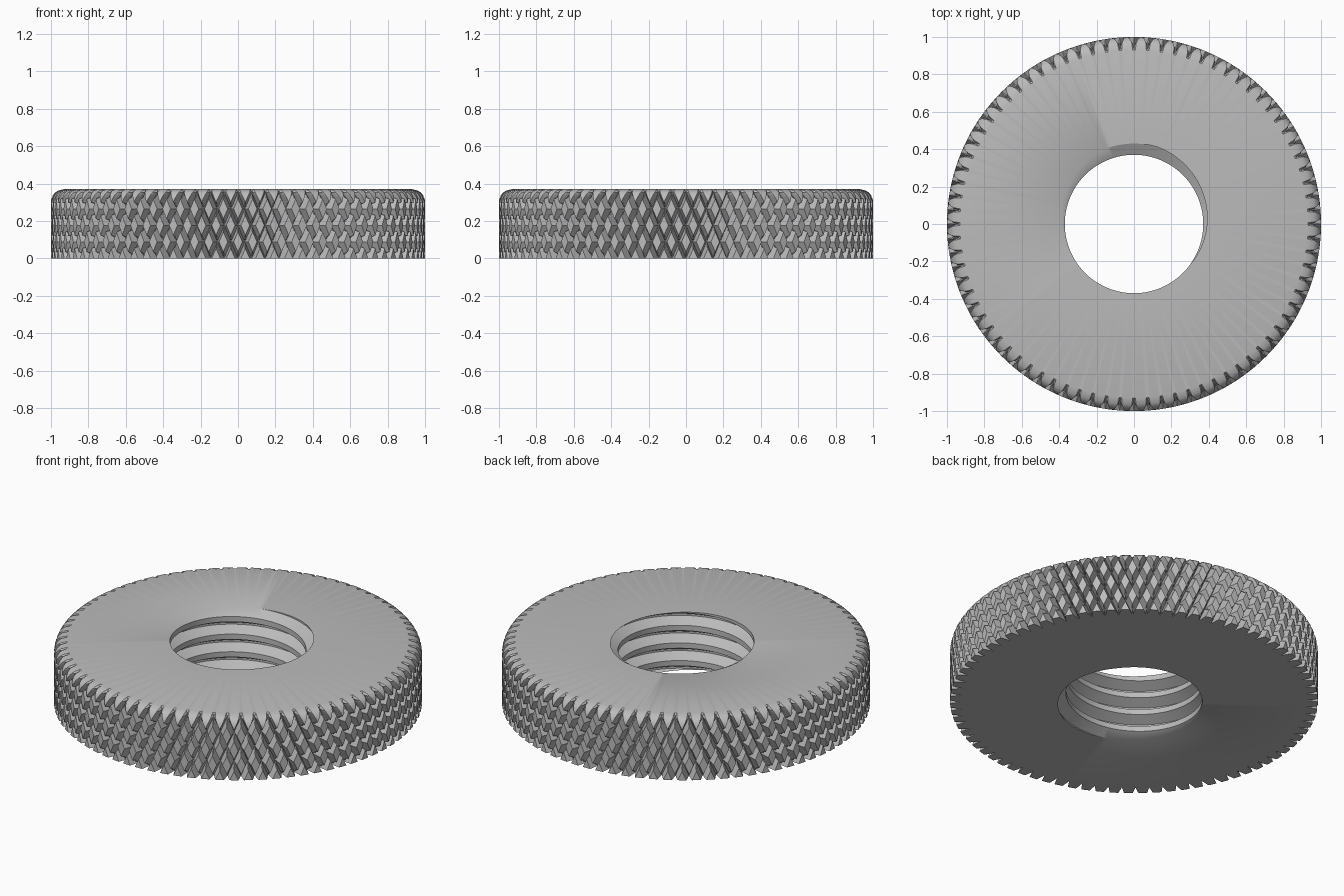
import bpy
import bmesh
import math

cube = bpy.data.objects.get("Cube")
if cube:
    bpy.data.objects.remove(cube, do_unlink=True)

TAU = 2 * math.pi
HEIGHT = 0.37
TEETH = 80          # grooves of each hand around the rim
STEPS = 10          # lattice columns per tooth
ROWS = 42           # lattice rows over the height
GROOVE = 0.2        # half width of a groove, in teeth
DEPTH = 0.06
FILLET = 0.07
PITCH = HEIGHT / 3.5
SEGMENTS = 128
CREST, ROOT = 0.37, 0.43

bm = bmesh.new()


def ring_point(radius, angle, z):
    return bm.verts.new((radius * math.cos(angle), radius * math.sin(angle), z))


def cut(phase):
    """Depth of a V groove, 1 at its centre line and 0 on the land."""
    return max(0.0, 1 - abs(phase - round(phase)) / GROOVE)


def rim_radius(x, row):
    u = (x - row / 2) / STEPS
    v = (x + row / 2) / STEPS
    knurl = 1 - DEPTH * max(cut(u), cut(v))
    rise = max(0.0, HEIGHT * row / ROWS - (HEIGHT - FILLET))
    rounded = 1 - FILLET + math.sqrt(max(0.0, FILLET ** 2 - rise ** 2))
    return min(knurl, rounded)


def bore_radius(angle, z):
    q = (z - HEIGHT) / PITCH - (angle / TAU - 0.25)
    d = abs(q - round(q))
    blend = min(1.0, max(0.0, (d - 0.05) / 0.3))
    return ROOT + (CREST - ROOT) * blend


# Diamond knurled rim: staggered lattice whose edges follow both groove directions
count = TEETH * STEPS
rim = []
for j in range(ROWS + 1):
    xs = [i + 0.5 * (j % 2) for i in range(count)]
    rim.append([ring_point(rim_radius(x, j), TAU * x / count, HEIGHT * j / ROWS) for x in xs])
for j in range(ROWS):
    low, high = rim[j], rim[j + 1]
    for i in range(count):
        n = (i + 1) % count
        if j % 2 == 0:
            bm.faces.new((low[i], low[n], high[i]))
            bm.faces.new((low[n], high[n], high[i]))
        else:
            bm.faces.new((low[i], low[n], high[n]))
            bm.faces.new((low[i], high[n], high[i]))

# Threaded bore: helical rows trimmed at the two end faces
levels = [k + s for k in range(-6, 3) for s in (-0.35, -0.05, 0.05, 0.35)]
columns = []
for c in range(SEGMENTS + 1):
    angle = TAU * c / SEGMENTS
    column = []
    for level in levels:
        z = HEIGHT + PITCH * (level + angle / TAU - 0.25)
        z = min(HEIGHT, max(0.0, z))
        column.append(ring_point(bore_radius(angle, z), angle, z))
    columns.append(column)
for a, b in zip(columns, columns[1:]):
    for i in range(len(levels) - 1):
        bm.faces.new((a[i], a[i + 1], b[i + 1], b[i]))
bmesh.ops.remove_doubles(bm, verts=bm.verts[:], dist=1e-5)

# Flat top and bottom faces between the rim and the bore
for z, normal in ((HEIGHT, (0, 0, 1)), (0.0, (0, 0, -1))):
    loops = [e for e in bm.edges if e.is_boundary
             and all(abs(v.co.z - z) < 1e-4 for v in e.verts)]
    bmesh.ops.triangle_fill(bm, edges=loops, use_beauty=True, normal=normal)
bmesh.ops.recalc_face_normals(bm, faces=bm.faces[:])

mesh = bpy.data.meshes.new("knurled_nut")
bm.to_mesh(mesh)
bm.free()
nut = bpy.data.objects.new("knurled_nut", mesh)
bpy.context.collection.objects.link(nut)

# Plain steel grey
steel = bpy.data.materials.new("steel_grey")
steel.use_nodes = True
grey = (0.5, 0.5, 0.5, 1)
steel.diffuse_color = grey
for node in steel.node_tree.nodes:
    if node.type == "BSDF_PRINCIPLED":
        node.inputs["Base Color"].default_value = grey
mesh.materials.append(steel)

for other in bpy.context.selected_objects:
    other.select_set(False)
nut.select_set(True)
bpy.context.view_layer.objects.active = nut
bpy.ops.object.shade_smooth_by_angle(angle=math.radians(30))
